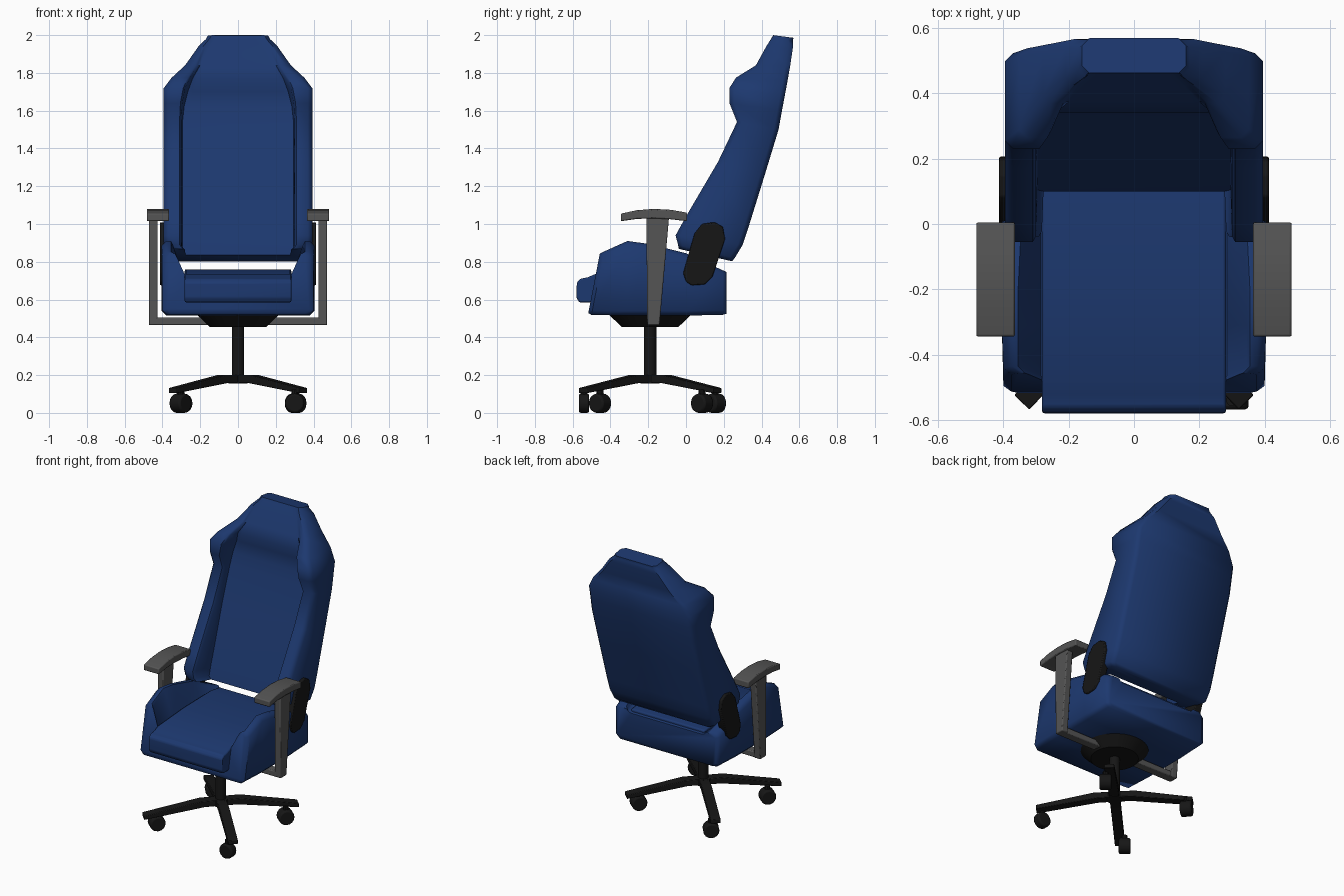
import bpy, bmesh, math
from mathutils import Vector

if "Cube" in bpy.data.objects:
    bpy.data.objects.remove(bpy.data.objects["Cube"])


def material(name, rgb):
    m = bpy.data.materials.new(name)
    m.diffuse_color = (*rgb, 1)
    m.use_nodes = True
    m.node_tree.nodes["Principled BSDF"].inputs["Base Color"].default_value = m.diffuse_color
    return m


BLUE = material("blue_fabric", (0.012, 0.04, 0.16))
BLACK = material("black_plastic", (0.008, 0.008, 0.008))
GREY = material("grey_plastic", (0.09, 0.09, 0.09))


def finish(ob, mat, bevel=0.0, segments=2, angle=35):
    ob.data.materials.append(mat)
    if bevel:
        b = ob.modifiers.new("bevel", "BEVEL")
        b.width, b.segments = bevel, segments
        b.limit_method, b.angle_limit = "ANGLE", math.radians(30)
    bpy.ops.object.select_all(action="DESELECT")
    bpy.context.view_layer.objects.active = ob
    ob.select_set(True)
    bpy.ops.object.shade_smooth_by_angle(angle=math.radians(angle))
    return ob


def loft(name, rings, mat, **kw):
    """Skin closed rings of points and cap both ends."""
    bm = bmesh.new()
    vs = [[bm.verts.new(p) for p in r] for r in rings]
    n = len(rings[0])
    for a, b in zip(vs, vs[1:]):
        for i in range(n):
            j = (i + 1) % n
            bm.faces.new((a[i], a[j], b[j], b[i]))
    bm.faces.new(vs[0])
    bm.faces.new(vs[-1])
    bmesh.ops.recalc_face_normals(bm, faces=bm.faces)
    me = bpy.data.meshes.new(name)
    bm.to_mesh(me)
    bm.free()
    ob = bpy.data.objects.new(name, me)
    bpy.context.collection.objects.link(ob)
    return finish(ob, mat, **kw)


def prism(name, profile, x0, x1, mat, **kw):
    """Extrude a (y, z) profile along x."""
    return loft(name, [[(x, y, z) for y, z in profile] for x in (x0, x1)], mat, **kw)


def cylinder(name, loc, r1, r2, depth, mat, verts=20, rot=(0, 0, 0), **kw):
    bpy.ops.mesh.primitive_cone_add(vertices=verts, radius1=r1, radius2=r2, depth=depth,
                                    location=loc, rotation=rot)
    ob = bpy.context.object
    ob.name = name
    return finish(ob, mat, **kw)


def channel_ring(w, wt, wb, f, by, bz, ty, tz, r=0.025):
    """Symmetric U section from base line (by, bz) to bolster tips (ty, tz)."""
    base, tip = Vector((0, by, bz)), Vector((0, ty, tz))
    t = r / (tip - base).length
    f = min(f, 1 - t * 0.2)
    k = max(1 - t, f)
    half = [(w - r, 0), (w, t), (w, 1 - t), (w - r, 1), (wt + r * 0.4, 1),
            (wt, k + (1 - k) * 0.3), (wb, f + 0.001), (wb - r, f)]
    pts = half + [(-x, s) for x, s in reversed(half)]
    return [base.lerp(tip, s) + Vector((x, 0, 0)) for x, s in pts]


def padded(name, rows):
    """Loft channel sections with softened ends."""
    rings = [channel_ring(*r) for r in rows]
    mid = [sum(r, Vector()) / len(r) for r in rings]
    for i, j in ((0, 1), (-1, -2)):
        d = (mid[i] - mid[j]).normalized() * 0.02
        cap = [mid[i] + (p - mid[i]) * 0.94 for p in rings[i]]
        rings[i] = [p - d for p in rings[i]]
        rings = [cap] + rings if i == 0 else rings + [cap]
    return loft(name, rings, BLUE, angle=50)


# Seat shell with side bolsters: half width, inner top, inner bottom, channel depth, base, tip
padded("seat", [
    (0.40, 0.345, 0.285, 0.55, -0.52, 0.515, -0.455, 0.85),
    (0.405, 0.345, 0.285, 0.50, -0.31, 0.515, -0.31, 0.91),
    (0.405, 0.345, 0.285, 0.55, -0.20, 0.515, -0.20, 0.895),
    (0.405, 0.335, 0.285, 0.66, 0.0, 0.515, 0.0, 0.845),
    (0.40, 0.31, 0.285, 0.90, 0.215, 0.515, 0.215, 0.75)])

# Centre cushion with rolled front edge
prism("seat_cushion", [(-0.50, 0.585), (-0.565, 0.585), (-0.58, 0.61), (-0.578, 0.69),
                       (-0.56, 0.71), (-0.52, 0.718), (-0.48, 0.735), (-0.2, 0.755),
                       (0.1, 0.76), (0.20, 0.745), (0.20, 0.60)],
      -0.282, 0.282, BLUE, bevel=0.008)

# Backrest with wings and headrest
padded("backrest", [
    (0.392, 0.30, 0.295, 0.51, 0.255, 0.80, -0.045, 0.87),
    (0.395, 0.30, 0.295, 0.50, 0.30, 0.89, -0.055, 0.94),
    (0.395, 0.30, 0.295, 0.53, 0.33, 0.98, 0.0, 1.04),
    (0.395, 0.30, 0.295, 0.68, 0.42, 1.27, 0.17, 1.33),
    (0.395, 0.30, 0.295, 0.73, 0.49, 1.50, 0.27, 1.54),
    (0.395, 0.295, 0.285, 0.56, 0.508, 1.60, 0.23, 1.64),
    (0.395, 0.28, 0.265, 0.54, 0.523, 1.68, 0.23, 1.72),
    (0.352, 0.255, 0.24, 0.72, 0.538, 1.76, 0.265, 1.775),
    (0.28, 0.215, 0.20, 1.0, 0.552, 1.84, 0.37, 1.84),
    (0.21, 0.17, 0.15, 1.0, 0.566, 1.935, 0.425, 1.94),
    (0.17, 0.14, 0.12, 1.0, 0.574, 1.985, 0.46, 2.0)])

# Hinge covers and armrests on both sides
hinge = [(0.0, 0.695), (-0.015, 0.74), (0.045, 0.95), (0.085, 1.0), (0.15, 1.01), (0.195, 0.985),
         (0.207, 0.92), (0.14, 0.72), (0.10, 0.68), (0.03, 0.675)]
post = [(-0.21, 1.035), (-0.09, 1.035), (-0.14, 0.465), (-0.205, 0.465)]
bar = [(-0.205, 0.465), (-0.145, 0.465), (-0.145, 0.505), (-0.205, 0.505)]
pad = [(-0.345, 1.015), (-0.345, 1.055), (-0.26, 1.073), (-0.17, 1.08), (-0.08, 1.075),
       (0.005, 1.06), (0.005, 1.015), (-0.08, 1.025), (-0.17, 1.03), (-0.26, 1.027)]
for side, s in (("right", 1), ("left", -1)):
    prism(side + "_hinge_cover", hinge, s * 0.36, s * 0.413, BLACK, bevel=0.006)
    prism(side + "_arm_post", post, s * 0.425, s * 0.472, GREY, bevel=0.006)
    prism(side + "_arm_bar", bar, s * 0.12, s * 0.45, GREY, bevel=0.006)
    prism(side + "_arm_pad", pad, s * 0.365, s * 0.483, GREY, bevel=0.006)

# Mounting plate, column and hub
CY = -0.19
cylinder("mount_plate", (0, CY, 0.486), 0.15, 0.215, 0.062, BLACK, verts=32)
cylinder("column", (0, CY, 0.32), 0.033, 0.033, 0.30, BLACK)
cylinder("hub", (0, CY, 0.178), 0.05, 0.05, 0.045, BLACK)

# Four-arm base with casters: tip direction, wheel position, wheel yaw in degrees
leg = [(0.0, 0.16), (0.11, 0.158), (0.495, 0.104), (0.495, 0.132), (0.13, 0.2), (0.0, 0.2)]
casters = {"front_right": (-46, 0.30, -0.54, 0), "front_left": (-134, -0.305, -0.455, 50),
           "back_right": (46, 0.305, 0.085, 50), "back_left": (134, -0.30, 0.155, 40)}
for name, (ang, wx, wy, yaw) in casters.items():
    ob = prism(name + "_leg", leg, -0.032, 0.032, BLACK, bevel=0.004)
    ob.location = (0, CY, 0)
    ob.rotation_euler.z = math.radians(ang - 90)
    cylinder(name + "_wheel", (wx, wy, 0.051), 0.051, 0.051, 0.055 if yaw == 0 else 0.075, BLACK,
             verts=16, rot=(math.pi / 2, 0, math.radians(yaw)), bevel=0.01)
    cylinder(name + "_caster_stem", (wx, wy, 0.09), 0.018, 0.018, 0.07, BLACK, verts=10)
